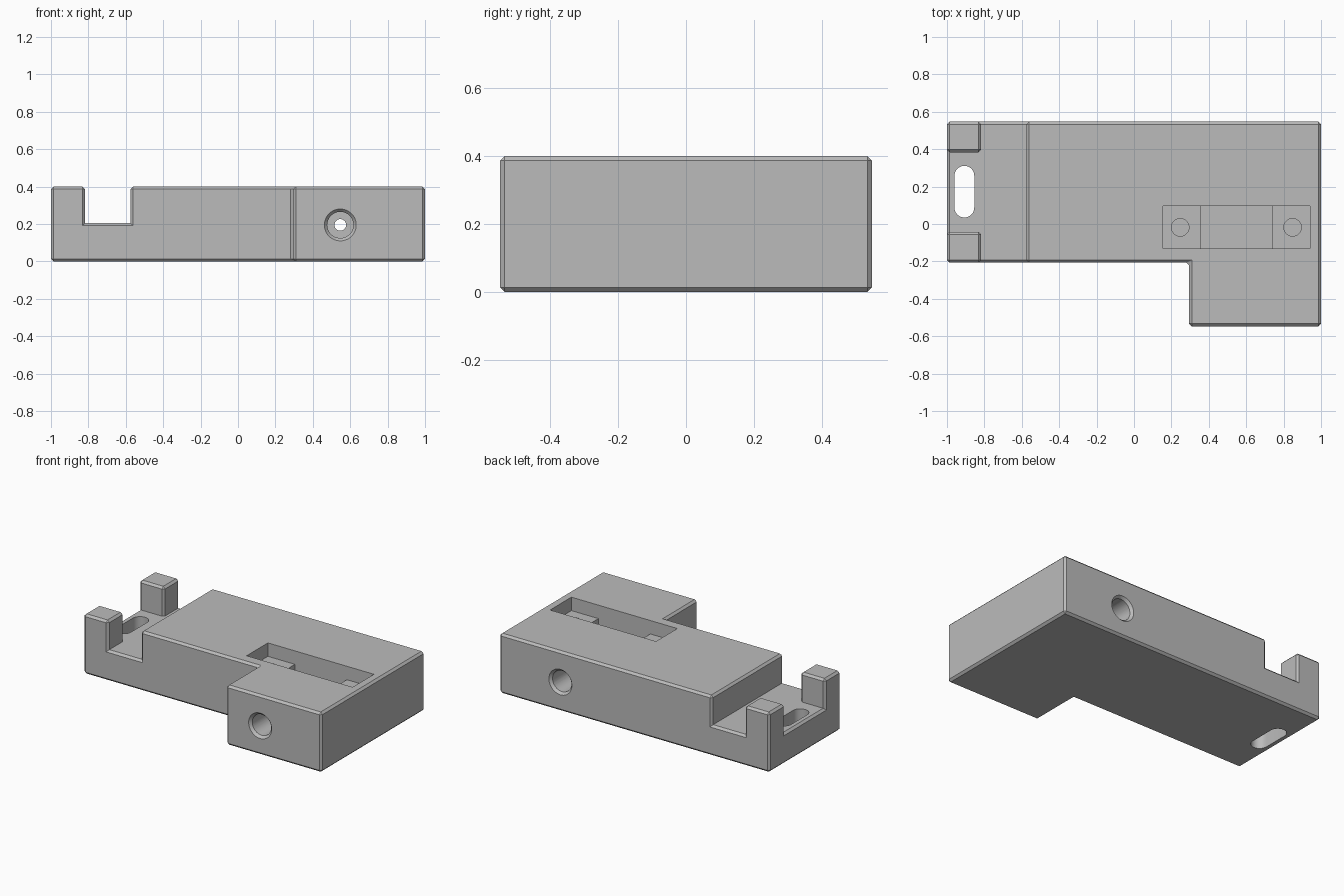
import bpy, bmesh, math
from mathutils import Matrix

if "Cube" in bpy.data.objects:
    bpy.data.objects.remove(bpy.data.objects["Cube"])

CHAMFER = 0.014
HEIGHT = 0.4
HALF_Y = 0.547

grey = bpy.data.materials.new("matte grey")
grey.use_nodes = True
colour = (0.5, 0.5, 0.5, 1)
grey.diffuse_color = colour
grey.node_tree.nodes["Principled BSDF"].inputs["Base Color"].default_value = colour


def add_object(name, bm):
    bmesh.ops.recalc_face_normals(bm, faces=bm.faces[:])
    mesh = bpy.data.meshes.new(name)
    bm.to_mesh(mesh)
    bm.free()
    mesh.materials.append(grey)
    obj = bpy.data.objects.new(name, mesh)
    bpy.context.collection.objects.link(obj)
    return obj


def prism(name, outline, z0, z1):
    bm = bmesh.new()
    face = bm.faces.new([bm.verts.new((x, y, z0)) for x, y in outline])
    top = bmesh.ops.extrude_face_region(bm, geom=[face])["geom"]
    verts = [v for v in top if isinstance(v, bmesh.types.BMVert)]
    bmesh.ops.translate(bm, verts=verts, vec=(0, 0, z1 - z0))
    return add_object(name, bm)


def box(name, x0, x1, y0, y1, z0, z1):
    return prism(name, [(x0, y0), (x1, y0), (x1, y1), (x0, y1)], z0, z1)


def cylinder(name, centre, r1, r2, depth, along_y=False):
    bm = bmesh.new()
    matrix = Matrix.Translation(centre)
    if along_y:
        matrix = matrix @ Matrix.Rotation(math.radians(-90), 4, 'X')
    bmesh.ops.create_cone(bm, cap_ends=True, segments=48, radius1=r1,
                          radius2=r2, depth=depth, matrix=matrix)
    return add_object(name, bm)


def cut(body, cutters):
    bpy.context.view_layer.objects.active = body
    for cutter in cutters:
        cutter.hide_render = True
        mod = body.modifiers.new(cutter.name, 'BOOLEAN')
        mod.operation = 'DIFFERENCE'
        mod.solver = 'EXACT'
        mod.object = cutter
        bpy.ops.object.modifier_apply(modifier=mod.name)
        bpy.data.objects.remove(cutter)


# L-shaped block
SHOULDER = (0.295, -0.207)
body = prism("sensor_housing", [
    (-1, SHOULDER[1]), SHOULDER, (SHOULDER[0], -HALF_Y),
    (1, -HALF_Y), (1, HALF_Y), (-1, HALF_Y)], 0, HEIGHT)

# Low shelf with two corner posts
FLOOR = 0.205
cut(body, [box("shelf_channel", -0.817, -0.575, -1, 1, FLOOR, 1),
           box("post_gap", -1.2, -0.7, -0.042, 0.383, FLOOR, 1)])

# Chamfer the outer edges and the inner corner of the L
bm = bmesh.new()
bm.from_mesh(body.data)
bmesh.ops.remove_doubles(bm, verts=bm.verts[:], dist=1e-5)
bmesh.ops.dissolve_limit(bm, angle_limit=0.02, verts=bm.verts[:], edges=bm.edges[:])
bm.normal_update()
edges = [e for e in bm.edges if e.is_convex or all(
    abs(v.co.x - SHOULDER[0]) + abs(v.co.y - SHOULDER[1]) < 0.001 for v in e.verts)]
bmesh.ops.bevel(bm, geom=edges, offset=CHAMFER, segments=1, affect='EDGES', profile=0.5)
bmesh.ops.recalc_face_normals(bm, faces=bm.faces[:])
bm.to_mesh(body.data)
bm.free()

# Mounting slot through the shelf
SLOT_X, SLOT_R = -0.907, 0.053
slot = []
for end_y, start in ((0.258, 0), (0.088, math.pi)):
    for i in range(17):
        a = start + math.pi * i / 16
        slot.append((SLOT_X + SLOT_R * math.cos(a), end_y + SLOT_R * math.sin(a)))

# Sensor pocket: shallow ledges with a deep middle and screw holes
cutters = [prism("mounting_slot", slot, -0.1, 0.3),
           box("sensor_pocket", 0.155, 0.94, -0.13, 0.095, 0.31, 0.5),
           box("sensor_well", 0.355, 0.74, -0.13, 0.095, 0.09, 0.5)]
for x in (0.247, 0.848):
    cutters.append(cylinder("screw_hole", (x, -0.018, 0.25), 0.047, 0.047, 0.3))

# Through channel with a wide countersunk socket at each end
X, Z = 0.547, 0.195
cutters.append(cylinder("channel", (X, 0, Z), 0.031, 0.031, 1.4, True))
for side in (-1, 1):
    cutters.append(cylinder("socket", (X, side * (HALF_Y - 0.1), Z), 0.07, 0.07, 0.36, True))
    small, large = 0.068, 0.088
    r1, r2 = (large, small) if side < 0 else (small, large)
    cutters.append(cylinder("countersink", (X, side * (HALF_Y - 0.008), Z), r1, r2, 0.022, True))
cut(body, cutters)

bpy.ops.object.select_all(action='DESELECT')
body.select_set(True)
bpy.context.view_layer.objects.active = body
bpy.ops.object.shade_smooth_by_angle(angle=math.radians(25))
